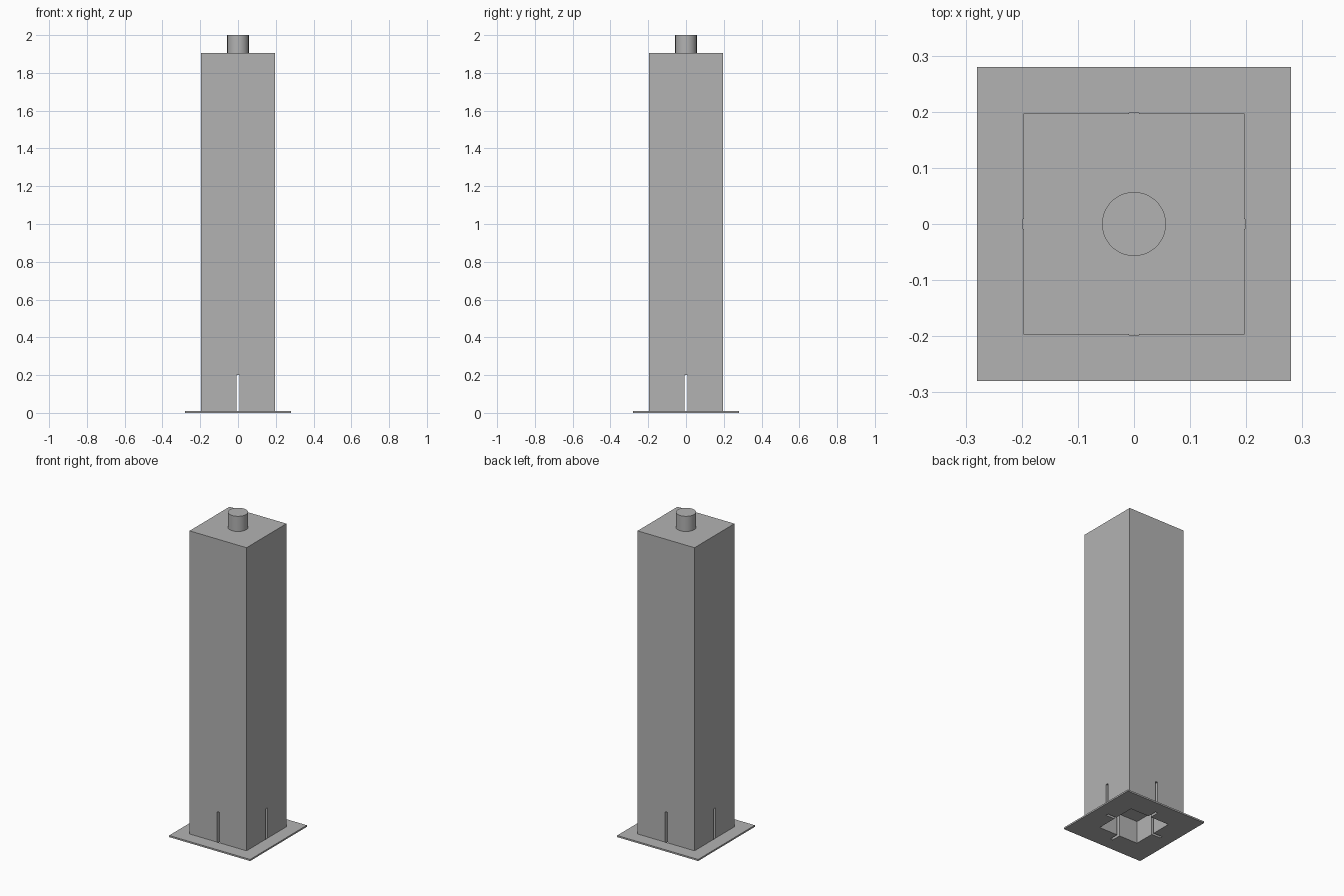
import bpy
import math

cube = bpy.data.objects.get("Cube")
if cube:
    bpy.data.objects.remove(cube, do_unlink=True)

# One plain grey for everything
grey = bpy.data.materials.new("plain grey")
grey.use_nodes = True
colour = (0.45, 0.45, 0.45, 1)
grey.diffuse_color = colour
grey.node_tree.nodes["Principled BSDF"].inputs["Base Color"].default_value = colour

TOWER_HALF, TOWER_TOP = 0.197, 1.905
BASE_HALF, BASE_THICK = 0.28, 0.01
HOLE_HALF, HOLE_TOP = 0.137, 0.14
SLOT_WIDTH, SLOT_TOP = 0.016, 0.2
BELOW = -0.05


def box(name, half_x, half_y, low, high):
    bpy.ops.mesh.primitive_cube_add(size=2, location=(0, 0, (low + high) / 2))
    obj = bpy.context.object
    obj.name = name
    obj.scale = (half_x, half_y, (high - low) / 2)
    bpy.ops.object.transform_apply(location=True, scale=True)
    obj.data.materials.append(grey)
    return obj


def combine(target, tool, operation):
    mod = target.modifiers.new(tool.name, "BOOLEAN")
    mod.operation = operation
    mod.solver = "EXACT"
    mod.object = tool
    bpy.context.view_layer.objects.active = target
    bpy.ops.object.modifier_apply(modifier=mod.name)
    bpy.data.objects.remove(tool, do_unlink=True)


# Tall square shaft joined to its thin base flange
tower = box("tower", TOWER_HALF, TOWER_HALF, 0, TOWER_TOP)
flange = box("base_flange", BASE_HALF, BASE_HALF, 0, BASE_THICK)
combine(tower, flange, "UNION")

# Square socket underneath, and crossing slots through the walls
combine(tower, box("socket_cutter", HOLE_HALF, HOLE_HALF, BELOW, HOLE_TOP), "DIFFERENCE")
for half_x, half_y in ((SLOT_WIDTH / 2, TOWER_HALF), (TOWER_HALF, SLOT_WIDTH / 2)):
    # inside the flange the slots stop at the wall line
    cutter = box("slot_cutter", half_x + 0.0005, half_y + 0.0005, BELOW, SLOT_TOP)
    combine(tower, cutter, "DIFFERENCE")

# Round peg on top
bpy.ops.mesh.primitive_cylinder_add(
    vertices=64, radius=0.057, depth=2 - TOWER_TOP,
    location=(0, 0, (2 + TOWER_TOP) / 2))
peg = bpy.context.object
peg.name = "top_peg"
peg.data.materials.append(grey)
bpy.ops.object.shade_smooth_by_angle(angle=math.radians(30))
